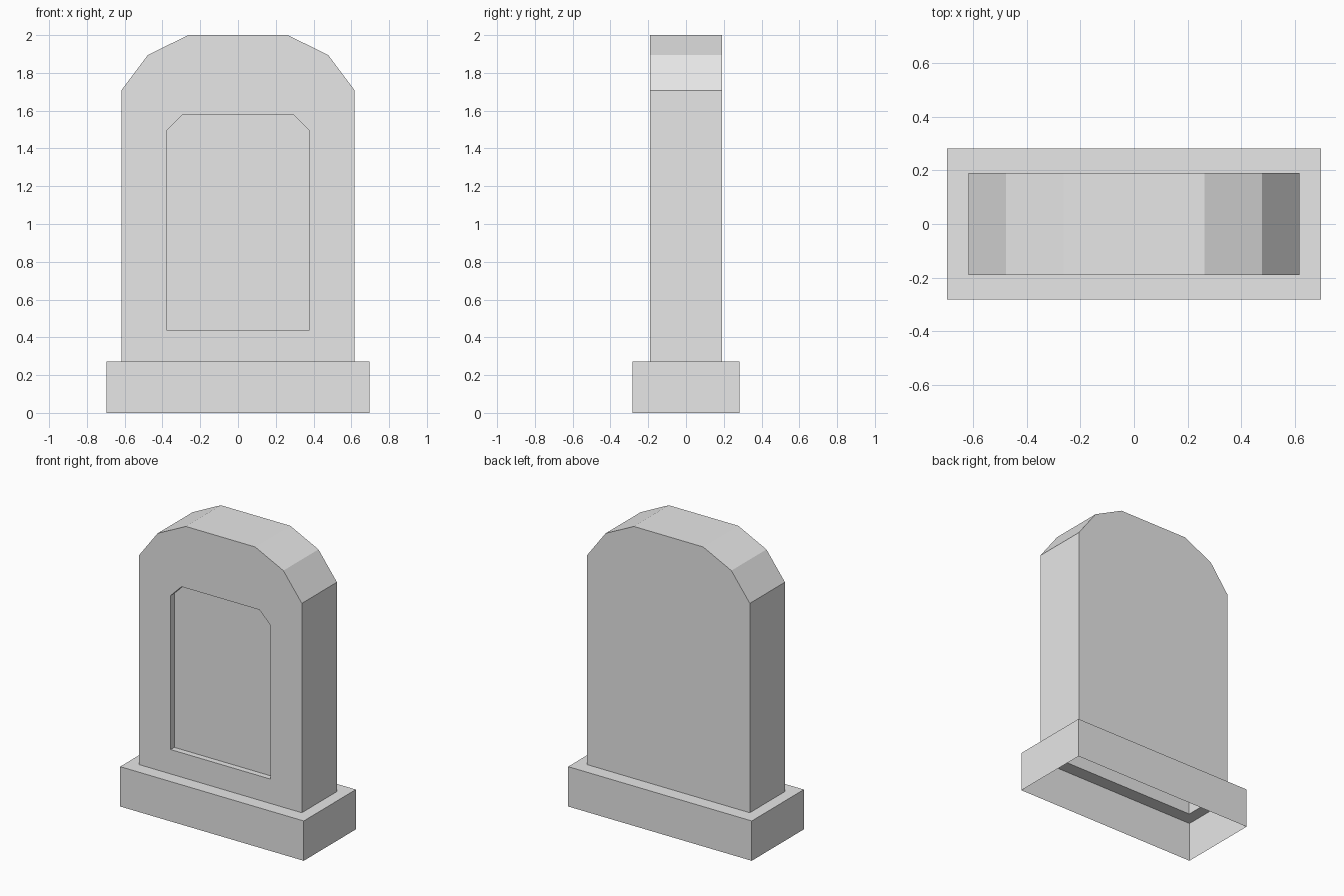
import bpy
import bmesh

cube = bpy.data.objects.get("Cube")
if cube:
    bpy.data.objects.remove(cube, do_unlink=True)

# Plain grey stone
stone = bpy.data.materials.new("grey stone")
stone.use_nodes = True
GREY = (0.8, 0.8, 0.8, 1.0)
stone.diffuse_color = GREY
stone.node_tree.nodes["Principled BSDF"].inputs["Base Color"].default_value = GREY

# Main sizes
SLAB_X, SLAB_Y = 0.617, 0.19
BASE_X, BASE_Y, BASE_Z = 0.696, 0.282, 0.273
RECESS = 0.04


def mirrored(half):
    """Close a right-hand profile (bottom to top) into a symmetric outline."""
    return half + [(-x, z) for x, z in reversed(half)]


def ring(bm, points):
    return [bm.verts.new(p) for p in points]


def bridge(bm, a, b, skip_last=False):
    """Join two equal rings with quads; the last side may stay open."""
    n = len(a)
    for i in range(n - 1 if skip_last else n):
        j = (i + 1) % n
        bm.faces.new((a[i], a[j], b[j], b[i]))


def loop_edges(bm, verts):
    edges = []
    for i, v in enumerate(verts):
        w = verts[(i + 1) % len(verts)]
        edges.append(bm.edges.get((v, w)) or bm.edges.new((v, w)))
    return edges


def finish(bm, name):
    bmesh.ops.recalc_face_normals(bm, faces=bm.faces[:])
    mesh = bpy.data.meshes.new(name)
    bm.to_mesh(mesh)
    bm.free()
    mesh.materials.append(stone)
    obj = bpy.data.objects.new(name, mesh)
    bpy.context.collection.objects.link(obj)


# Plinth: open underneath, with a ledge around the slab
def rectangle(x, y, z):
    return [(-x, -y, z), (x, -y, z), (x, y, z), (-x, y, z)]


bm = bmesh.new()
foot = ring(bm, rectangle(BASE_X, BASE_Y, 0))
rim = ring(bm, rectangle(BASE_X, BASE_Y, BASE_Z))
ledge = ring(bm, rectangle(SLAB_X, SLAB_Y, BASE_Z))
bridge(bm, foot, rim)
bridge(bm, rim, ledge)
finish(bm, "plinth")

# Headstone: faceted arch, hollow below, with a recessed front panel
arch = mirrored([(SLAB_X, BASE_Z), (SLAB_X, 1.708), (0.477, 1.895), (0.263, 2.0)])
panel = mirrored([(0.378, 0.44), (0.378, 1.495), (0.295, 1.578)])

bm = bmesh.new()
front = ring(bm, [(x, -SLAB_Y, z) for x, z in arch])
back = ring(bm, [(x, SLAB_Y, z) for x, z in arch])
panel_rim = ring(bm, [(x, -SLAB_Y, z) for x, z in panel])
panel_floor = ring(bm, [(x, -SLAB_Y + RECESS, z) for x, z in panel])
bm.faces.new(back)
bridge(bm, front, back, skip_last=True)
bmesh.ops.triangle_fill(bm, use_beauty=True, normal=(0, -1, 0),
                        edges=loop_edges(bm, front) + loop_edges(bm, panel_rim))
bridge(bm, panel_rim, panel_floor)
bm.faces.new(panel_floor)
finish(bm, "headstone")
